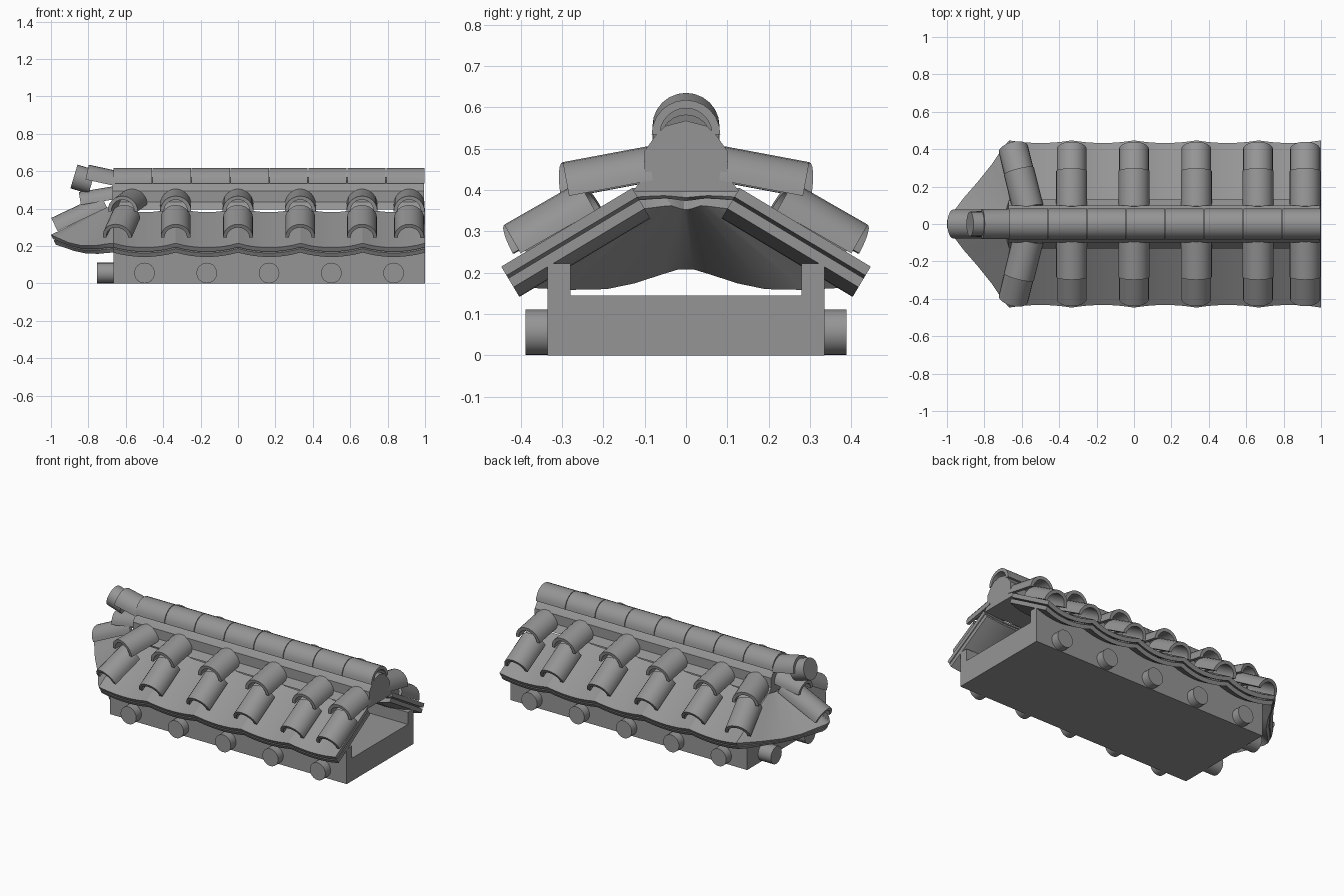
import bpy, bmesh, math
from mathutils import Vector

cube = bpy.data.objects.get("Cube")
if cube:
    bpy.data.objects.remove(cube, do_unlink=True)

stone = bpy.data.materials.new("stone_grey")
stone.use_nodes = True
GREY = (0.3, 0.3, 0.3, 1)
stone.diffuse_color = GREY
stone.node_tree.nodes["Principled BSDF"].inputs["Base Color"].default_value = GREY
UP = Vector((0, 0, 1))


def loft(name, rings):
    """Join equal closed rings into one capped solid."""
    bm = bmesh.new()
    loops = [[bm.verts.new(p) for p in ring] for ring in rings]
    n = len(loops[0])
    for a, b in zip(loops, loops[1:]):
        for i in range(n):
            j = (i + 1) % n
            bm.faces.new((a[i], a[j], b[j], b[i]))
    bm.faces.new(loops[0])
    bm.faces.new(loops[-1])
    bmesh.ops.recalc_face_normals(bm, faces=bm.faces)
    mesh = bpy.data.meshes.new(name)
    bm.to_mesh(mesh)
    bm.free()
    mesh.materials.append(stone)
    for p in mesh.polygons:
        p.use_smooth = True
    mesh.set_sharp_from_angle(angle=math.radians(32))
    obj = bpy.data.objects.new(name, mesh)
    bpy.context.collection.objects.link(obj)
    return obj


def sweep(name, start, end, section):
    """Sweep a (side, up) section along a straight axis."""
    start, end = Vector(start), Vector(end)
    d = (end - start).normalized()
    side = d.cross(UP).normalized()
    up = side.cross(d)
    return loft(name, [[c + side * u + up * v for u, v in section]
                       for c in (start, end)])


def arc(r, a, b, n):
    return [(r * math.cos(a + (b - a) * i / n), r * math.sin(a + (b - a) * i / n))
            for i in range(n + 1)]


def tile(name, start, end, r=0.083, thick=0.02):
    section = arc(r, 0, math.pi, 12) + arc(r - thick, math.pi, 0, 12)
    return sweep(name, start, end, section)


def log(name, start, end, r=0.055):
    return sweep(name, start, end, arc(r, 0, 2 * math.pi, 24)[:-1])


def beam(name, y0, y1, z0, z1):
    section = [(-y0, z0), (-y1, z0), (-y1, z1), (-y0, z1)]
    return sweep(name, (-0.665, 0, 0), (1, 0, 0), section)


# Base, rails and log ends
beam("base_slab", -0.335, 0.335, 0, 0.145)
for s, label in ((-1, "front"), (1, "back")):
    beam(label + "_rail", s * 0.28, s * 0.335, 0.14, 0.222)
for i in range(5):
    x = -0.5 + i * 0.333
    log("cross_log", (x, -0.388, 0.056), (x, 0.388, 0.056))
for y in (-0.17, 0.17):
    log("end_log", (-0.755, y, 0.056), (-0.6, y, 0.056))

# Roof outline: scalloped side panels, then the curved hip end
half = []
PANELS, STEPS = 5, 8
for i in range(PANELS * STEPS + 1):
    x = 1 - i / STEPS / 3
    t = (i % STEPS) / STEPS
    sag = 0.11 * t * (1 - t)
    drop = Vector((0, 0.51, -0.86)) * sag
    half.append((Vector((x, -0.447, 0.215)) + drop,
                 Vector((x, -0.13, 0.405)) + drop))
HIP = [(-0.70, 0.41, 0.212), (-0.76, 0.32, 0.203), (-0.84, 0.22, 0.203),
       (-0.91, 0.14, 0.22), (-0.97, 0.06, 0.247), (-1, 0.02, 0.26)]
for x, y, z in HIP:
    k = 1 - y / 0.447
    half.append((Vector((x, -y, z)),
                 Vector((-0.667 - 0.04 * k, -0.13 * (1 - k), 0.405))))


def flip(p):
    return Vector((p.x, -p.y, p.z))


outline = half + [(flip(e), flip(t)) for e, t in reversed(half)]


def roof_layer(name, top, bottom):
    rings = []
    for eave, ridge in outline:
        d = ridge - eave
        n = d.cross(UP).cross(d).normalized()
        rings.append([eave - n * top, ridge - n * top,
                      ridge - n * bottom, eave - n * bottom])
    return loft(name, rings)


roof_layer("upper_roof_layer", 0, 0.025)
roof_layer("lower_roof_layer", 0.033, 0.058)

# Ridge wall and the row of cap tiles
right_side = [(0.13, 0.395), (0.1, 0.435), (0.1, 0.495), (0.075, 0.53), (0.05, 0.555)]
core = right_side + [(0, 0.568)] + [(-u, v) for u, v in reversed(right_side)]
sweep("ridge_wall", (-0.67, 0, 0), (0.995, 0, 0), core)
pitch = 1.667 / 8
for i in range(8):
    x = -0.667 + i * pitch
    tile("ridge_tile", (x + 0.002, 0, 0.535), (x + pitch - 0.002, 0, 0.535))

# Raised ridge end
tile("ridge_end_tile", (-0.815, 0, 0.556), (-0.66, 0, 0.522), 0.081)
log("ridge_end_cap", (-0.877, 0, 0.572), (-0.78, 0, 0.543), 0.066)

# Paired tiles down each slope; the first pair turns toward the hip
for s in (-1, 1):
    for x in (-0.57, -0.333, 0, 0.333, 0.663, 0.915):
        skew = 0.25 if x < -0.5 else 0

        def at(y, z):
            return (x - skew * (y - 0.1), s * y, z)
        tile("upper_slope_tile", at(0.08, 0.424), at(0.283, 0.386))
        tile("lower_slope_tile", at(0.22, 0.35), at(0.4, 0.247), 0.08)

# Tiles on the hip end
tile("lower_hip_tile", (-0.965, 0, 0.28), (-0.7, 0, 0.405), 0.078)
tile("upper_hip_tile", (-0.84, 0, 0.42), (-0.66, 0, 0.45), 0.07)
